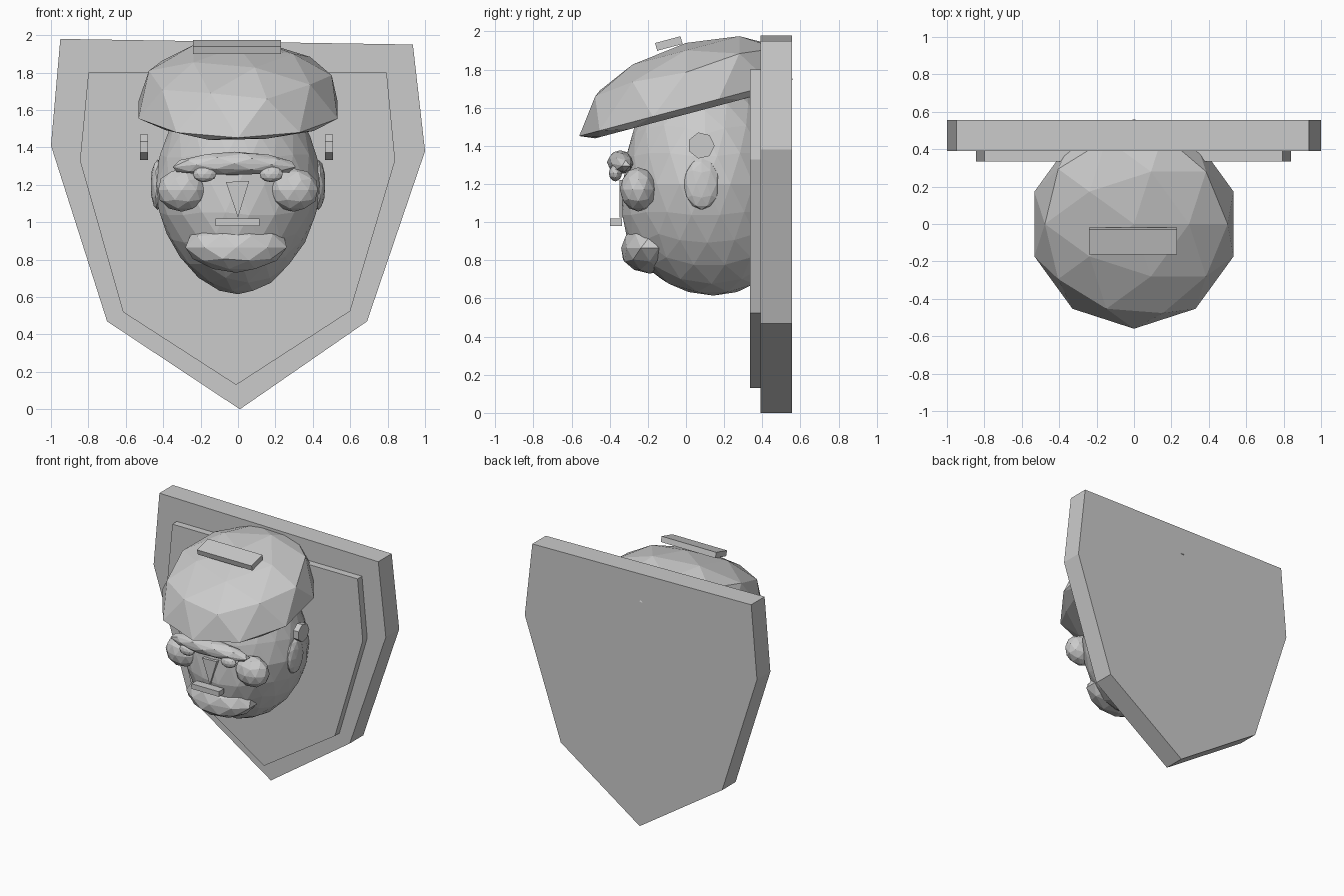
import bpy, bmesh, math
from mathutils import Vector, Matrix

if "Cube" in bpy.data.objects:
    bpy.data.objects.remove(bpy.data.objects["Cube"])

grey = bpy.data.materials.new("stone grey")
grey.diffuse_color = (0.6, 0.6, 0.6, 1)
grey.use_nodes = True
grey.node_tree.nodes["Principled BSDF"].inputs["Base Color"].default_value = grey.diffuse_color


def finish(name, bm):
    bmesh.ops.recalc_face_normals(bm, faces=bm.faces[:])
    me = bpy.data.meshes.new(name)
    bm.to_mesh(me)
    bm.free()
    me.materials.append(grey)
    ob = bpy.data.objects.new(name, me)
    bpy.context.collection.objects.link(ob)
    return ob


def prism(name, outline, y0, y1):
    """Extrude an (x, z) outline from y0 to y1."""
    bm = bmesh.new()
    front = [bm.verts.new((x, y0, z)) for x, z in outline]
    back = [bm.verts.new((x, y1, z)) for x, z in outline]
    bm.faces.new(front)
    bm.faces.new(back[::-1])
    n = len(outline)
    for i in range(n):
        j = (i + 1) % n
        bm.faces.new((front[i], back[i], back[j], front[j]))
    return finish(name, bm)


def blob(name, centre, radii, detail=2, shape=None):
    """Faceted ellipsoid; shape() may bend the unit sphere first."""
    bm = bmesh.new()
    bmesh.ops.create_icosphere(bm, subdivisions=detail, radius=1)
    for v in bm.verts:
        p = shape(v.co.copy()) if shape else v.co
        v.co = Vector([c + r * k for c, r, k in zip(centre, radii, p)])
    return finish(name, bm)


def box(name, centre, size, tilt=0):
    bm = bmesh.new()
    m = (Matrix.Translation(centre) @ Matrix.Rotation(math.radians(tilt), 4, 'X')
         @ Matrix.Diagonal((*size, 1)))
    bmesh.ops.create_cube(bm, size=1, matrix=m)
    return finish(name, bm)


# Shield-shaped wall plaque with raised panel
prism("plaque", [(-0.95, 1.98), (0.935, 1.95), (1.0, 1.38), (0.69, 0.47),
                 (0.01, 0.0), (-0.70, 0.47), (-1.0, 1.41)], 0.39, 0.555)
prism("plaque_panel", [(-0.80, 1.80), (0.795, 1.80), (0.84, 1.33), (0.60, 0.525),
                       (-0.01, 0.13), (-0.615, 0.52), (-0.845, 1.33)], 0.335, 0.40)


# Head, narrowing toward chin and crown
def head_shape(p):
    low = max(0, -p.z)
    p.x *= 1 - 0.14 * low - 0.12 * max(0, p.z)
    p.y *= 1 + 0.25 * low
    p.y += 0.1 * low ** 2
    return p


blob("head", (0, 0.1, 1.2), (0.455, 0.43, 0.585), 3, head_shape)


# Soft cap: full dome, flat underside, sloping down to the front
def cap_shape(p):
    p.z = p.z ** 0.75 if p.z > 0 else max(p.z, -0.1)
    p.z += 0.27 * 0.55 / 0.34 * p.y
    return p


blob("cap", (0, 0, 1.60), (0.56, 0.56, 0.34), 2, cap_shape)
box("cap_band", (-0.005, -0.09, 1.937), (0.47, 0.138, 0.042), 15)


# Face
def brow_shape(p):
    p.z -= 0.35 * p.x ** 2
    p.y += 0.5 * p.x ** 2
    return p


blob("brow", (-0.02, -0.345, 1.315), (0.345, 0.07, 0.062), 2, brow_shape)
prism("nose", [(-0.065, 1.215), (0.06, 1.22), (0, 1.025)], -0.348, -0.2)
box("mouth", (-0.003, -0.367, 1.0), (0.235, 0.065, 0.04))


# Chin mass, with a squared lower front
def chin_shape(p):
    if p.z < 0:
        p.y *= 1.1
        p.x *= 1 + 0.2 * p.z
    return p


blob("chin", (-0.01, -0.19, 0.865), (0.285, 0.15, 0.135), 2, chin_shape)

# Paired parts
for side, s in (("left", -1), ("right", 1)):
    blob(side + "_cheek", (s * 0.30, -0.25, 1.172), (0.133, 0.097, 0.116))
    blob(side + "_eye", (s * 0.178, -0.37, 1.257), (0.064, 0.035, 0.043))
    blob(side + "_ear", (s * 0.43, 0.082, 1.2), (0.038, 0.095, 0.135))
    # Seven-sided stud beside the ear
    bm = bmesh.new()
    bmesh.ops.create_cone(bm, cap_ends=True, segments=7, radius1=0.07, radius2=0.07,
                          depth=0.044,
                          matrix=Matrix.Translation((s * 0.495 - 0.008, 0.08, 1.402))
                          @ Matrix.Rotation(math.pi / 2, 4, 'Y'))
    finish(side + "_stud", bm)
